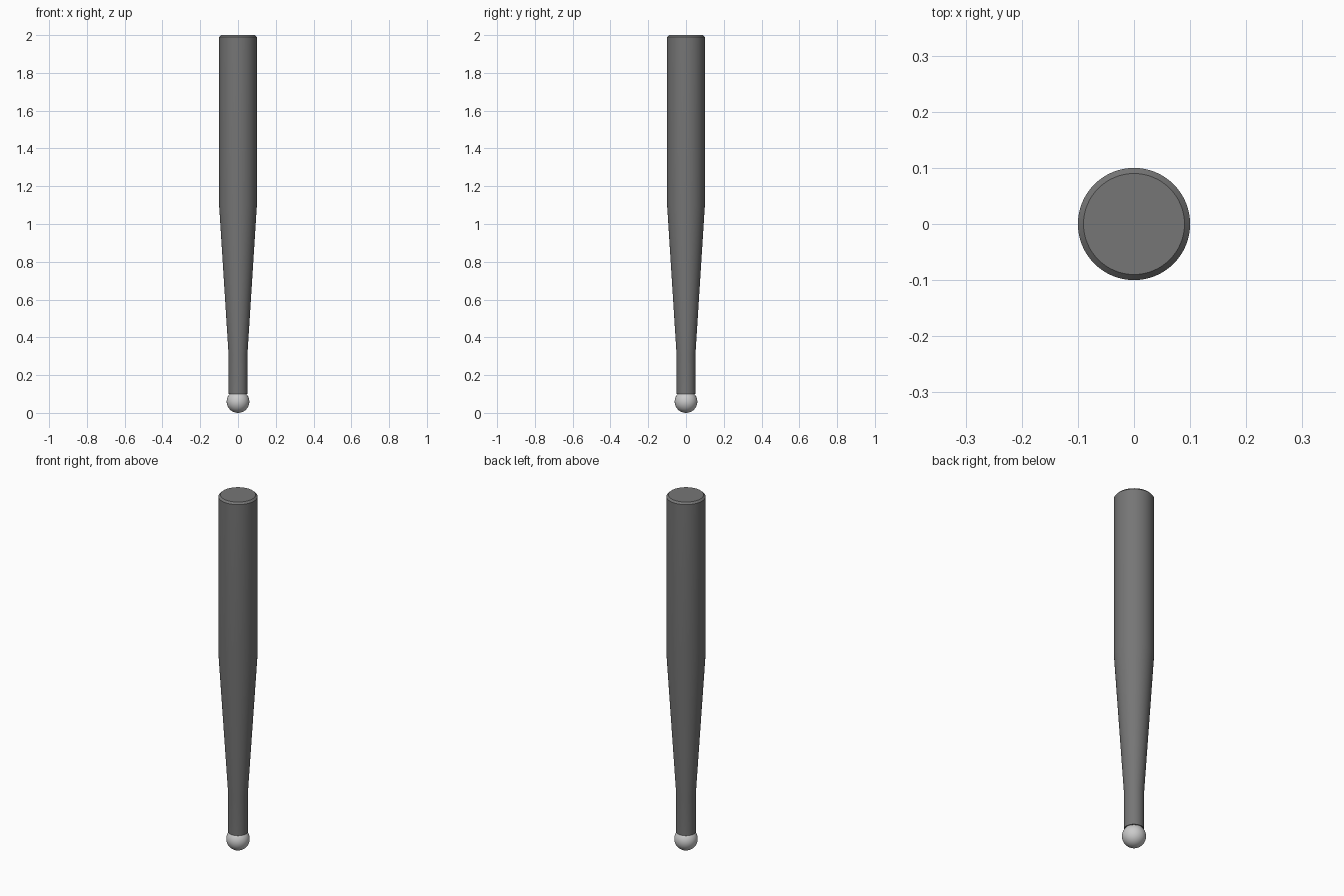
import bpy, bmesh, math

if "Cube" in bpy.data.objects:
    bpy.data.objects.remove(bpy.data.objects["Cube"])


def lathe(name, profile, color=None, steps=64):
    """Revolve (radius, z) points around the z axis."""
    bm = bmesh.new()
    verts = [bm.verts.new((r, 0, z)) for r, z in profile]
    edges = [bm.edges.new(pair) for pair in zip(verts, verts[1:])]
    bmesh.ops.spin(bm, geom=verts + edges, cent=(0, 0, 0), axis=(0, 0, 1),
                   angle=2 * math.pi, steps=steps)
    bmesh.ops.remove_doubles(bm, verts=bm.verts, dist=1e-5)
    bmesh.ops.recalc_face_normals(bm, faces=bm.faces)
    mesh = bpy.data.meshes.new(name)
    bm.to_mesh(mesh)
    bm.free()
    obj = bpy.data.objects.new(name, mesh)
    bpy.context.collection.objects.link(obj)
    if color:
        mat = bpy.data.materials.new(name + "_material")
        mat.diffuse_color = color
        mat.use_nodes = True
        mat.node_tree.nodes["Principled BSDF"].inputs["Base Color"].default_value = mat.diffuse_color
        mesh.materials.append(mat)
    bpy.ops.object.select_all(action='DESELECT')
    obj.select_set(True)
    bpy.context.view_layer.objects.active = obj
    bpy.ops.object.shade_smooth_by_angle(angle=math.radians(30))
    return obj


# Shank: neck, tapered section, straight body and chamfered top
lathe("shank", [(0, 0.1), (0.05, 0.1), (0.05, 0.31), (0.1, 1.1),
                (0.1, 1.99), (0.09, 2.0), (0, 2.0)], (0.18, 0.18, 0.18, 1))

# Ball tip: sphere cut flat where it meets the neck
R, CUT = 0.06, 0.1
end = math.acos((R - CUT) / R)
arc = [(R * math.sin(end * i / 24), R - R * math.cos(end * i / 24)) for i in range(25)]
lathe("ball_tip", arc + [(0, CUT)])
